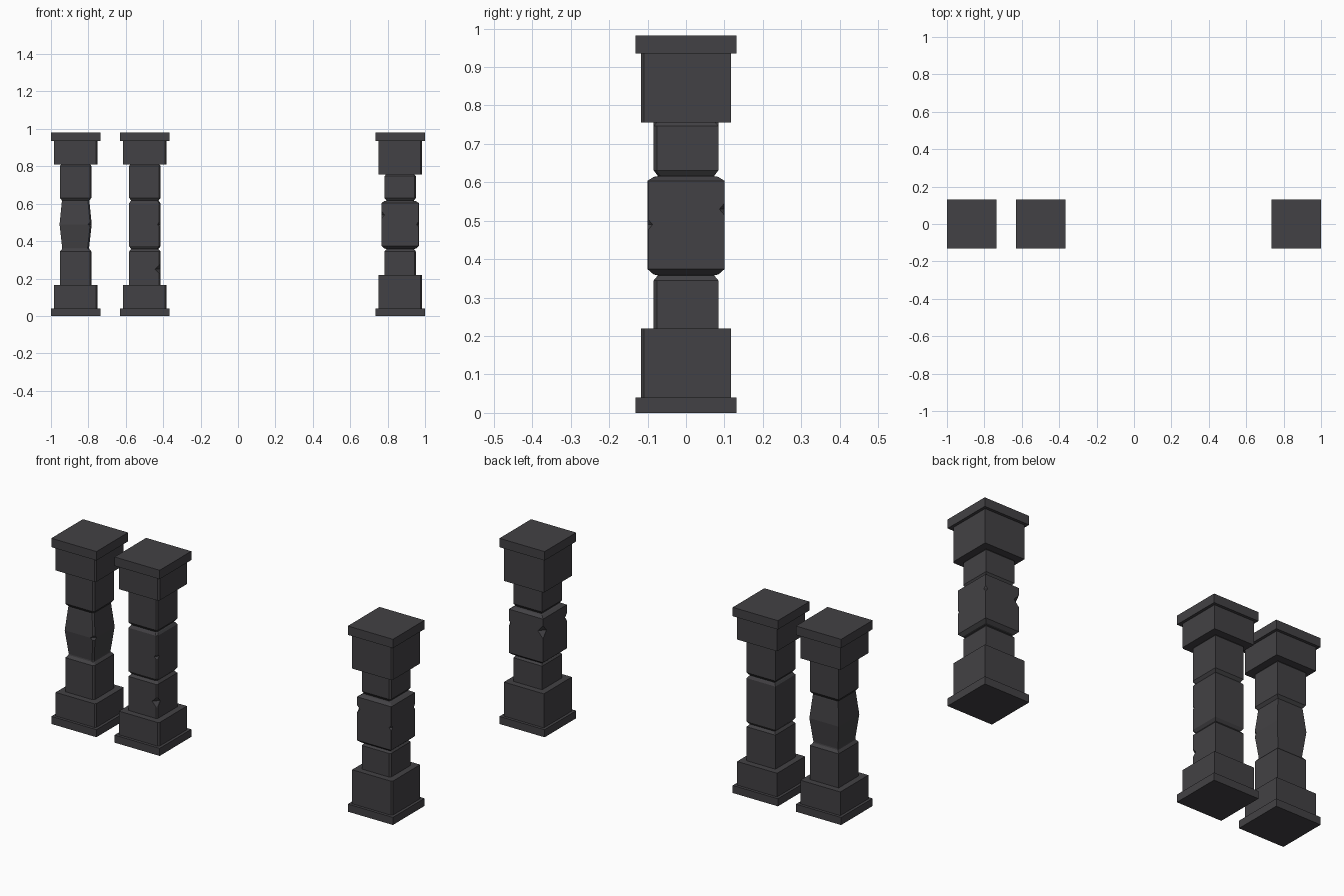
import bpy, bmesh
from mathutils import Vector

if "Cube" in bpy.data.objects:
    bpy.data.objects.remove(bpy.data.objects["Cube"])

stone = bpy.data.materials.new("dark_stone")
stone.diffuse_color = (0.055, 0.053, 0.058, 1)
stone.use_nodes = True
stone.node_tree.nodes["Principled BSDF"].inputs["Base Color"].default_value = stone.diffuse_color


def loft(name, x, rings, chamfer=0.0):
    """Square column through (z, half width) rings; one vertical edge may be worn."""
    bm = bmesh.new()
    loops = []
    for z, h, *rest in rings:
        c = rest[0] if rest else chamfer
        pts = [(h, h), (-h, h), (-h, -h)]
        pts += [(h - c, -h), (h, -h + c)] if chamfer else [(h, -h)]
        loops.append([bm.verts.new((x + px, py, z)) for px, py in pts])
    n = len(loops[0])
    for a, b in zip(loops, loops[1:]):
        for i in range(n):
            j = (i + 1) % n
            bm.faces.new((a[i], a[j], b[j], b[i]))
    bm.faces.new(loops[0][::-1])
    bm.faces.new(loops[-1])
    bmesh.ops.recalc_face_normals(bm, faces=bm.faces)
    me = bpy.data.meshes.new(name)
    bm.to_mesh(me)
    bm.free()
    me.materials.append(stone)
    ob = bpy.data.objects.new(name, me)
    bpy.context.collection.objects.link(ob)
    return ob


def chip(target, x, y, z, r):
    """Knock an octahedral chip out of a corner."""
    bm = bmesh.new()
    for ax in ((1, 0.07, 0), (-1, -0.07, 0), (-0.07, 1, 0), (0.07, -1, 0), (0, 0, 1.1), (0, 0, -1.1)):
        bm.verts.new(Vector((x, y, z)) + Vector(ax) * r)
    bmesh.ops.convex_hull(bm, input=bm.verts)
    bmesh.ops.recalc_face_normals(bm, faces=bm.faces)
    me = bpy.data.meshes.new("chip_cutter")
    bm.to_mesh(me)
    bm.free()
    cut = bpy.data.objects.new("chip_cutter", me)
    bpy.context.collection.objects.link(cut)
    cut.hide_render = True
    cut.hide_set(True)
    mod = target.modifiers.new("chip", 'BOOLEAN')
    mod.operation = 'DIFFERENCE'
    mod.solver = 'EXACT'
    mod.object = cut


def pillar(name, x, low, high, middle, chips):
    s, b, w = 0.132, 0.117, 0.084
    # stepped foot and head
    loft(name + "_base_slab", x, [(0, s), (0.04, s)])
    loft(name + "_base_block", x, [(0.04, b), (low, b)], 0.008)
    loft(name + "_top_block", x, [(high, b), (0.935, b)], 0.008)
    loft(name + "_top_slab", x, [(0.935, s), (0.982, s)])
    # shaft of stacked stones with bevelled joints
    rings = [(low, w), (0.345, w), (0.358, 0.073)] + middle
    rings += [(0.616, 0.073), (0.631, w), (high - 0.008, w), (high, w - 0.007)]
    shaft = loft(name + "_shaft", x, rings, 0.008)
    for sx, sy, z, h, r in chips:
        chip(shaft, x + sx * h, sy * h, z, r)


# bulging middle stone
pillar("left_pillar", -0.868, 0.165, 0.81,
       [(0.364, 0.072), (0.49, 0.086), (0.61, 0.074)],
       [(1, -1, 0.49, 0.086, 0.022)])
# straight middle stone
pillar("inner_pillar", -0.498, 0.165, 0.81,
       [(0.361, 0.076), (0.373, w := 0.084), (0.602, w), (0.613, 0.077)],
       [(1, -1, 0.25, 0.082, 0.028), (1, -1, 0.49, 0.084, 0.018)])
# wide middle stone
pillar("right_pillar", 0.867, 0.22, 0.755,
       [(0.36, 0.084, 0.003), (0.374, 0.1, 0.003), (0.604, 0.1, 0.003), (0.614, 0.084, 0.003)],
       [(-1, 1, 0.535, 0.1, 0.032), (1, -1, 0.49, 0.1, 0.014),
        (1, 1, 0.53, 0.1, 0.014), (-1, -1, 0.54, 0.1, 0.018)])
